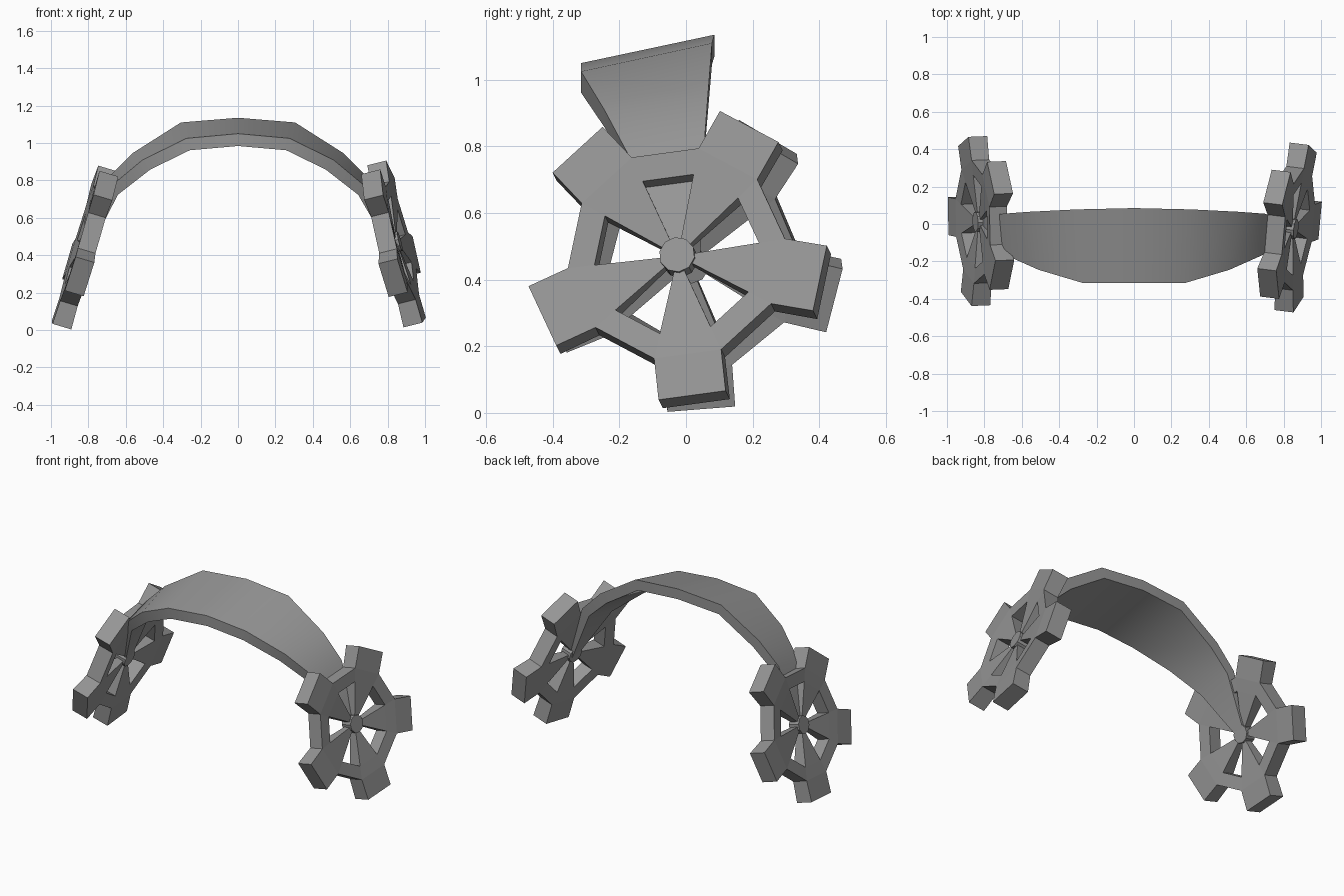
import bpy, bmesh
from math import sin, cos, radians
from mathutils import Vector, Matrix

if "Cube" in bpy.data.objects:
    bpy.data.objects.remove(bpy.data.objects["Cube"])

dark = bpy.data.materials.new("dark_grey")
dark.diffuse_color = (0.3, 0.3, 0.3, 1)
dark.use_nodes = True
dark.node_tree.nodes["Principled BSDF"].inputs["Base Color"].default_value = dark.diffuse_color


def finish(name, bm, matrix=None):
    bmesh.ops.recalc_face_normals(bm, faces=bm.faces)
    me = bpy.data.meshes.new(name)
    bm.to_mesh(me)
    bm.free()
    me.materials.append(dark)
    ob = bpy.data.objects.new(name, me)
    bpy.context.collection.objects.link(ob)
    if matrix:
        ob.matrix_world = matrix
    return ob


def frame(center, axis):
    """Local x ~ world y, local y ~ world z, local z along the wheel axle."""
    n = Vector(axis).normalized()
    u = Vector((0, 1, 0))
    u = (u - n * u.dot(n)).normalized()
    m = Matrix((u, n.cross(u), n)).transposed().to_4x4()
    m.translation = Vector(center)
    return m


def make_wheel(side, center, axis, phase):
    m = frame(center, axis)
    bm = bmesh.new()

    def loop(r, half):
        return [bm.verts.new((r * cos(a), r * sin(a), -half))
                for a in (radians(phase - 18 + 36 * i) for i in range(10))]

    # ten-sided rim, with a tooth and a tapered spoke on every other side;
    # the wheel gets thinner towards the hub
    hub, inner, outer = loop(0.05, 0.022), loop(0.25, 0.042), loop(0.33, 0.049)
    bm.faces.new(hub)
    for i in range(10):
        j = (i + 1) % 10
        bm.faces.new((inner[i], outer[i], outer[j], inner[j]))
        if i % 2 == 0:
            bm.faces.new((hub[i], inner[i], inner[j], hub[j]))
            a = radians(phase + 36 * i)
            d = Vector((cos(a), sin(a), 0)) * 0.13
            d.z = -0.0035
            p, q = (bm.verts.new(v.co + d) for v in (outer[i], outer[j]))
            bm.faces.new((outer[i], p, q, outer[j]))
    ext = bmesh.ops.extrude_face_region(bm, geom=bm.faces[:])
    for v in ext["geom"]:
        if isinstance(v, bmesh.types.BMVert):
            v.co.z *= -1
    finish(side + "_toothed_wheel", bm, m)

    # hub cap
    bm = bmesh.new()
    bmesh.ops.create_cone(bm, cap_ends=True, segments=10, radius1=0.054,
                          radius2=0.054, depth=0.07,
                          matrix=Matrix.Rotation(radians(phase - 18), 4, 'Z'))
    finish(side + "_hub", bm, m)


make_wheel("right", (0.832, -0.023, 0.467), (1, -0.125, 0.25), 60.2)
make_wheel("left", (-0.815, 0.013, 0.45), (1, 0.042, -0.30), 58)

# arched band: front edge, back edge (outer surface), outward angle, thickness
stations = [
    ((0.00, -0.315, 1.05), (0.00, 0.085, 1.135), 0, 0.066),
    ((0.275, -0.315, 1.025), (0.305, 0.078, 1.11), 15, 0.066),
    ((0.51, -0.245, 0.91), (0.565, 0.065, 0.945), 38, 0.066),
    ((0.69, -0.165, 0.76), (0.70, 0.055, 0.81), 52, 0.06),
    ((0.84, -0.05, 0.46), (0.84, 0.012, 0.46), 75, 0.04),
]
path = [(-1, s) for s in stations[:0:-1]] + [(1, s) for s in stations]
bm = bmesh.new()
rings = []
for k, (sx, (f, b, ang, thick)) in enumerate(path):
    a = radians(ang)
    off = Vector((sx * sin(a), 0, cos(a))) * thick
    f, b = (Vector((sx * p[0], p[1], p[2])) for p in (f, b))
    if k == 0:                             # left hub sits a little further back
        for p in (f, b):
            p += Vector((0.015, 0.03, -0.01))
    rings.append([bm.verts.new(p) for p in (f, b, b - off, f - off)])
for r, s in zip(rings, rings[1:]):
    for i in range(4):
        j = (i + 1) % 4
        bm.faces.new((r[i], r[j], s[j], s[i]))
bm.faces.new(rings[0])
bm.faces.new(rings[-1])
band = finish("arched_band", bm)
bpy.context.view_layer.objects.active = band
band.select_set(True)
bpy.ops.object.shade_smooth_by_angle(angle=radians(35))
